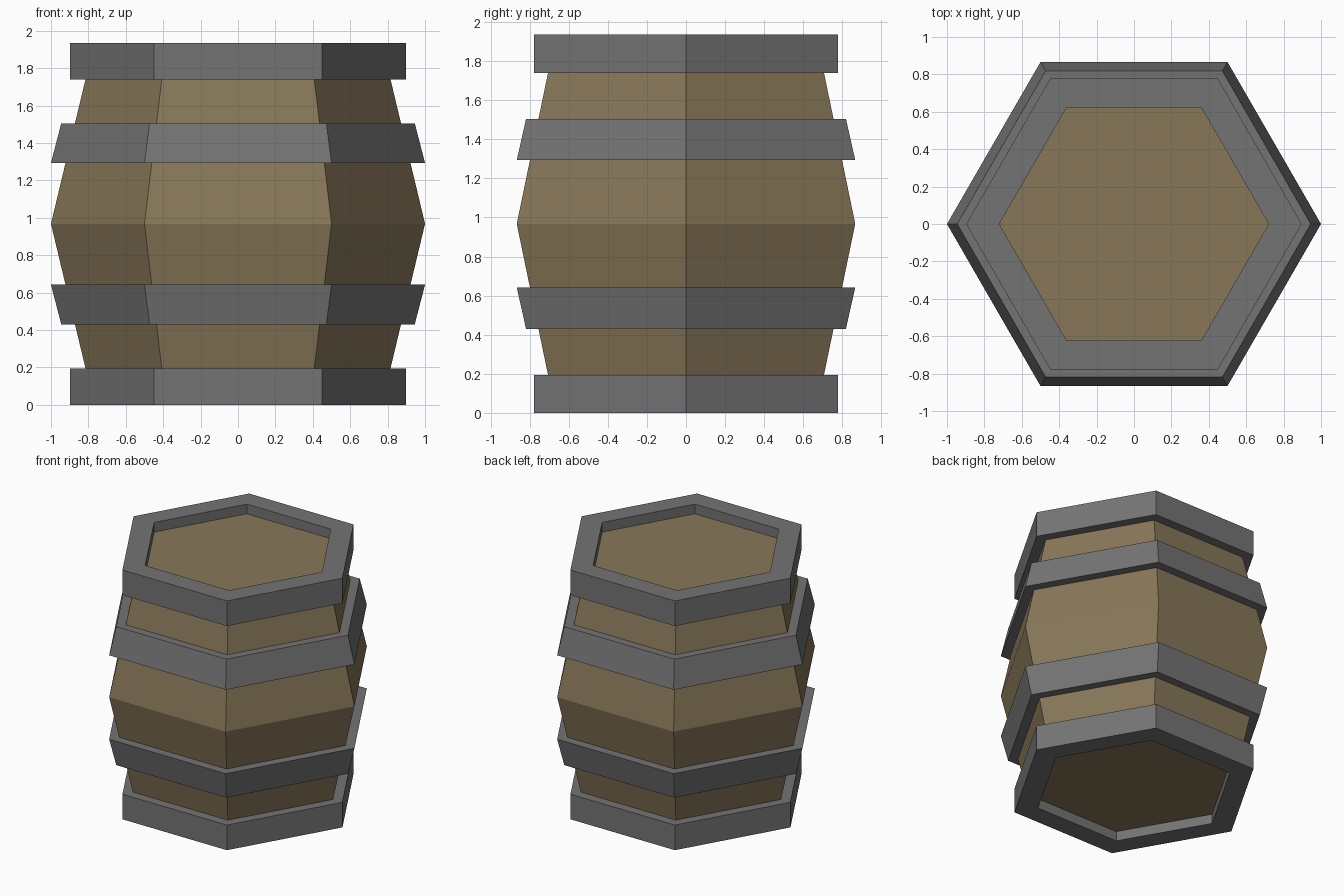
import bpy
import bmesh
from math import cos, sin, pi

if "Cube" in bpy.data.objects:
    bpy.data.objects.remove(bpy.data.objects["Cube"])

SIDES = 6
HEIGHT = 1.935
MID = HEIGHT / 2


def material(name, color):
    mat = bpy.data.materials.new(name)
    mat.diffuse_color = (*color, 1)
    mat.use_nodes = True
    mat.node_tree.nodes["Principled BSDF"].inputs["Base Color"].default_value = mat.diffuse_color
    return mat


wood = material("wood", (0.245, 0.185, 0.098))
iron = material("iron", (0.175, 0.175, 0.175))


def hex_sweep(name, profile, mat, ring):
    """Turn an (r, z) profile around z in six flat sides; ring closes the profile, else ends are capped."""
    bm = bmesh.new()
    loops = [[bm.verts.new((r * cos(2 * pi * i / SIDES), r * sin(2 * pi * i / SIDES), z))
              for i in range(SIDES)] for r, z in profile]
    pairs = list(zip(loops, loops[1:]))
    if ring:
        pairs.append((loops[-1], loops[0]))
    else:
        bm.faces.new(loops[0])
        bm.faces.new(loops[-1])
    for a, b in pairs:
        for i in range(SIDES):
            j = (i + 1) % SIDES
            bm.faces.new((a[i], a[j], b[j], b[i]))
    bmesh.ops.recalc_face_normals(bm, faces=bm.faces)
    mesh = bpy.data.meshes.new(name)
    bm.to_mesh(mesh)
    bm.free()
    mesh.materials.append(mat)
    obj = bpy.data.objects.new(name, mesh)
    bpy.context.collection.objects.link(obj)
    return obj


def stave_radius(z):
    """Wooden wall radius: widest at mid height, tapering straight to both ends."""
    return 1.0 - 0.239 * abs(z - MID)


def flip(profile):
    return [(r, HEIGHT - z) for r, z in profile]


# Wooden body, its flat ends recessed inside the rims
LID = 0.075
hex_sweep("barrel_body", [(stave_radius(z), z) for z in (LID, MID, HEIGHT - LID)], wood, False)

# Straight end rims and slanted hoops, mirrored about mid height
rim = [(0.897, 0), (0.897, 0.195), (0.72, 0.195), (0.72, 0)]
hoop = [(0.945, 0.43), (1.0, 0.642), (stave_radius(0.642) - 0.01, 0.642), (stave_radius(0.43) - 0.01, 0.43)]
for part, profile in (("rim", rim), ("hoop", hoop)):
    hex_sweep("bottom_" + part, profile, iron, True)
    hex_sweep("top_" + part, flip(profile), iron, True)
